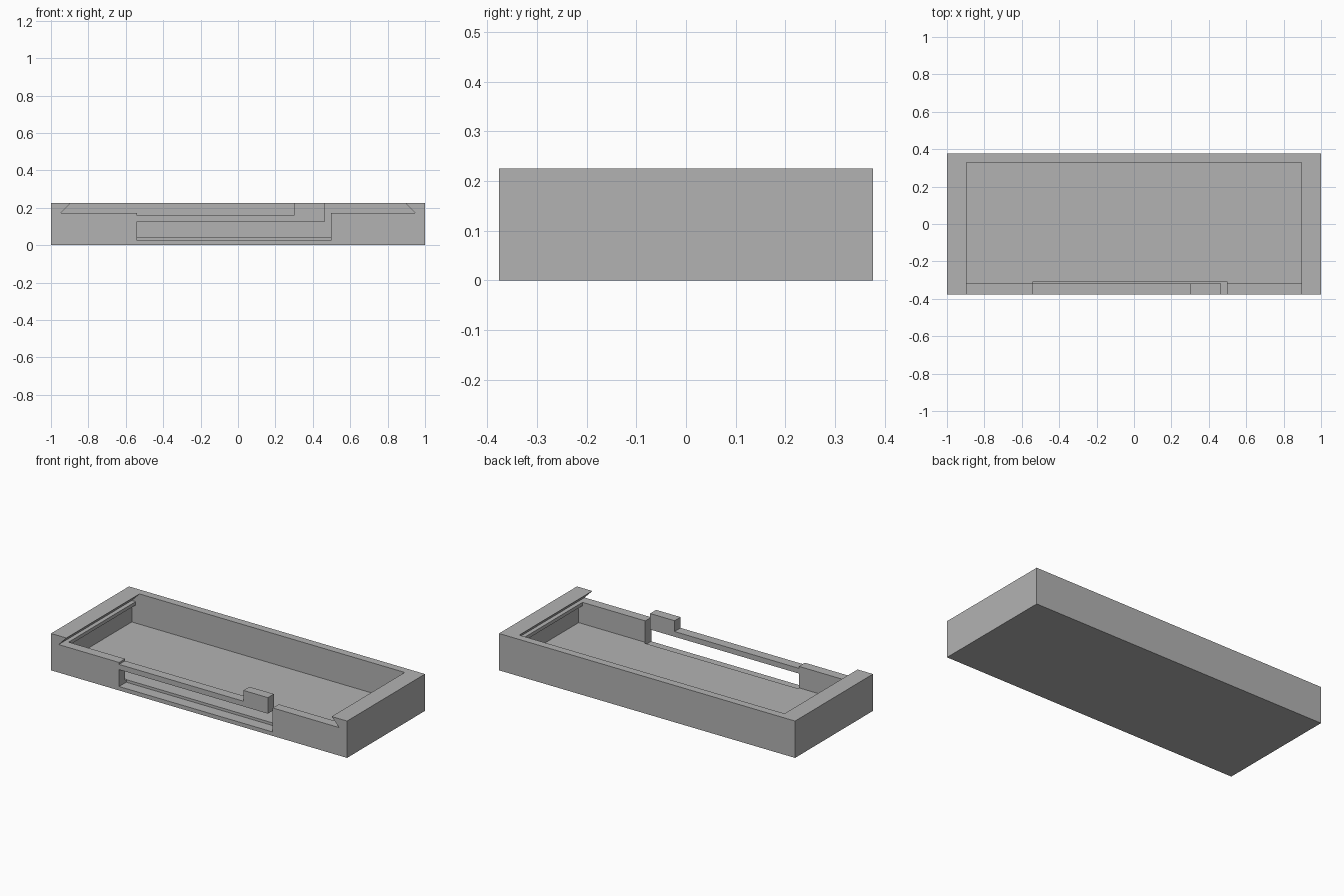
import bpy, bmesh

if "Cube" in bpy.data.objects:
    bpy.data.objects.remove(bpy.data.objects["Cube"])

W, D, H = 1.0, 0.376, 0.225        # half width, half depth, height
BACK, FRONT = 0.329, -0.318        # inner faces of the back and front walls
FLOOR, RAIL = 0.04, 0.171          # floor top, lid rail height

grey = bpy.data.materials.new("plain grey")
grey.diffuse_color = (0.45, 0.45, 0.45, 1)
grey.use_nodes = True
grey.node_tree.nodes["Principled BSDF"].inputs["Base Color"].default_value = grey.diffuse_color


def prism(name, profile, y0, y1):
    """Extrude an (x, z) outline from y0 to y1."""
    bm = bmesh.new()
    face = bm.faces.new([bm.verts.new((x, y0, z)) for x, z in profile])
    new = bmesh.ops.extrude_face_region(bm, geom=[face])["geom"]
    verts = [v for v in new if isinstance(v, bmesh.types.BMVert)]
    bmesh.ops.translate(bm, verts=verts, vec=(0, y1 - y0, 0))
    bmesh.ops.recalc_face_normals(bm, faces=bm.faces)
    mesh = bpy.data.meshes.new(name)
    bm.to_mesh(mesh)
    bm.free()
    mesh.materials.append(grey)
    ob = bpy.data.objects.new(name, mesh)
    bpy.context.collection.objects.link(ob)
    return ob


def rect(x0, x1, z0, z1):
    return [(x0, z0), (x1, z0), (x1, z1), (x0, z1)]


tray = prism("tray", rect(-W, W, 0, H), -D, D)

# Dovetail slot for a sliding lid, open at the front; extended above the rim
wide, lip = 0.948, 0.896
over = 0.02
slot = [(-wide, RAIL), (wide, RAIL), (lip, H), (lip, H + over),
        (-lip, H + over), (-lip, H)]

cutters = [
    prism("cavity_cutter", rect(-wide, wide, FLOOR, 0.15), FRONT, BACK),
    prism("throat_cutter", rect(-0.922, 0.922, 0.14, 0.19), FRONT, BACK),
    prism("lid_slot_cutter", slot, -D - 0.05, BACK),
    prism("latch_opening_cutter", rect(-0.54, 0.498, 0.024, 0.19), -D - 0.05, -0.307),
]
for c in cutters:
    mod = tray.modifiers.new(c.name, "BOOLEAN")
    mod.operation = "DIFFERENCE"
    mod.solver = "EXACT"
    mod.object = c

# Bake the cuts and drop the cutters
deps = bpy.context.evaluated_depsgraph_get()
baked = bpy.data.meshes.new_from_object(tray.evaluated_get(deps))
tray.modifiers.clear()
tray.data = baked
for c in cutters:
    bpy.data.objects.remove(c)

# Springy latch arm with a raised catch at its free end
prism("latch_arm", [(-0.54, 0.127), (0.465, 0.127), (0.465, H), (0.30, H),
                    (0.30, 0.159), (-0.54, 0.159)], -D, FRONT)
